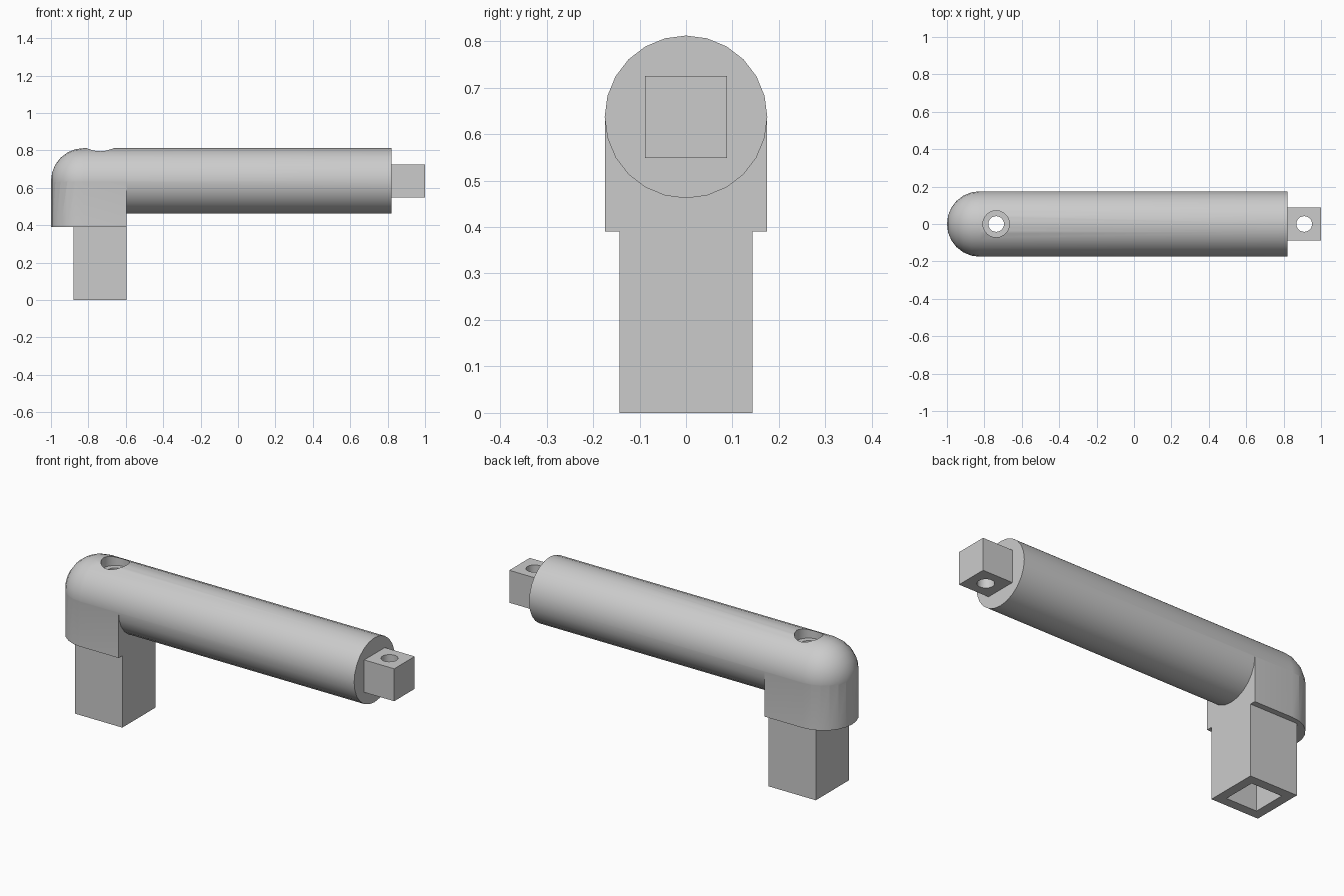
import bpy, bmesh, math

cube = bpy.data.objects.get("Cube")
if cube:
    bpy.data.objects.remove(cube, do_unlink=True)

SEG = 24                 # sides of the round parts
R, AXIS = 0.175, 0.637   # bar radius and height of its axis
BEND = -0.825            # x of the dome centre
BAR_END = 0.82
FACE = -0.595            # inner face of collar and post
POST_X, PEG_X = -0.737, 0.91

grey = bpy.data.materials.new("light grey")
grey.use_nodes = True
colour = (0.6, 0.6, 0.6, 1)
grey.diffuse_color = colour
grey.node_tree.nodes["Principled BSDF"].inputs["Base Color"].default_value = colour


def finish(name, bm):
    bmesh.ops.recalc_face_normals(bm, faces=bm.faces)
    mesh = bpy.data.meshes.new(name)
    bm.to_mesh(mesh)
    bm.free()
    mesh.materials.append(grey)
    obj = bpy.data.objects.new(name, mesh)
    bpy.context.collection.objects.link(obj)
    return obj


def prism(name, outline, z0, z1):
    """Extrude an outline in x and y from z0 to z1."""
    bm = bmesh.new()
    face = bm.faces.new([bm.verts.new((x, y, z0)) for x, y in outline])
    up = bmesh.ops.extrude_face_region(bm, geom=[face])["geom"]
    bmesh.ops.translate(bm, vec=(0, 0, z1 - z0),
                        verts=[g for g in up if isinstance(g, bmesh.types.BMVert)])
    return finish(name, bm)


def block(name, x0, x1, half, z0, z1):
    return prism(name, [(x0, -half), (x1, -half), (x1, half), (x0, half)], z0, z1)


def bore(name, x, r, z0, z1):
    ring = [math.tau * i / SEG for i in range(SEG)]
    return prism(name, [(x + r * math.cos(a), r * math.sin(a)) for a in ring], z0, z1)


def combine(target, other, operation):
    other.hide_render = True
    mod = target.modifiers.new(operation.lower(), "BOOLEAN")
    mod.operation, mod.solver, mod.object = operation, "EXACT", other
    bpy.ops.object.select_all(action="DESELECT")
    bpy.context.view_layer.objects.active = target
    target.select_set(True)
    bpy.ops.object.modifier_apply(modifier=mod.name)
    bpy.data.objects.remove(other, do_unlink=True)


# Round bar with domed end, turned about the x axis
profile = [(BEND - R * math.cos(a), R * math.sin(a))
           for a in (math.tau * i / SEG for i in range(1, SEG // 4 + 1))]
profile.append((BAR_END, R))
bm = bmesh.new()
rings = []
for x, r in profile:
    angles = [math.tau * i / SEG for i in range(SEG)]
    rings.append([bm.verts.new((x, r * math.cos(a), AXIS + r * math.sin(a))) for a in angles])
tip = bm.verts.new((BEND - R, 0, AXIS))
for i in range(SEG):
    j = (i + 1) % SEG
    bm.faces.new((tip, rings[0][i], rings[0][j]))
    for a, b in zip(rings, rings[1:]):
        bm.faces.new((a[i], b[i], b[j], a[j]))
bm.faces.new(rings[-1])
handle = finish("crank_arm", bm)

# Collar under the dome: half round outside, flat inside
rc = R - 0.0005
arc = [math.pi / 2 + math.pi * i / (SEG // 2) for i in range(SEG // 2 + 1)]
outline = [(BEND + rc * math.cos(a), rc * math.sin(a)) for a in arc]
outline += [(FACE, -rc), (FACE, rc)]
combine(handle, prism("collar", outline, 0.39, AXIS), "UNION")

# Square post and square peg
combine(handle, block("post", -0.88, FACE, 0.143, 0, 0.5), "UNION")
combine(handle, block("peg", 0.7, 1, 0.088, AXIS - 0.088, AXIS + 0.088), "UNION")

# Square socket, screw hole with counterbore, and peg hole
combine(handle, block("socket", POST_X - 0.092, POST_X + 0.092, 0.092, -0.1, 0.19), "DIFFERENCE")
combine(handle, bore("counterbore", POST_X, 0.071, 0.755, 1), "DIFFERENCE")
combine(handle, bore("screw_hole", POST_X, 0.042, 0.1, 0.9), "DIFFERENCE")
combine(handle, bore("peg_hole", PEG_X, 0.042, 0.4, 0.9), "DIFFERENCE")

bpy.ops.object.shade_smooth_by_angle(angle=math.radians(30))
